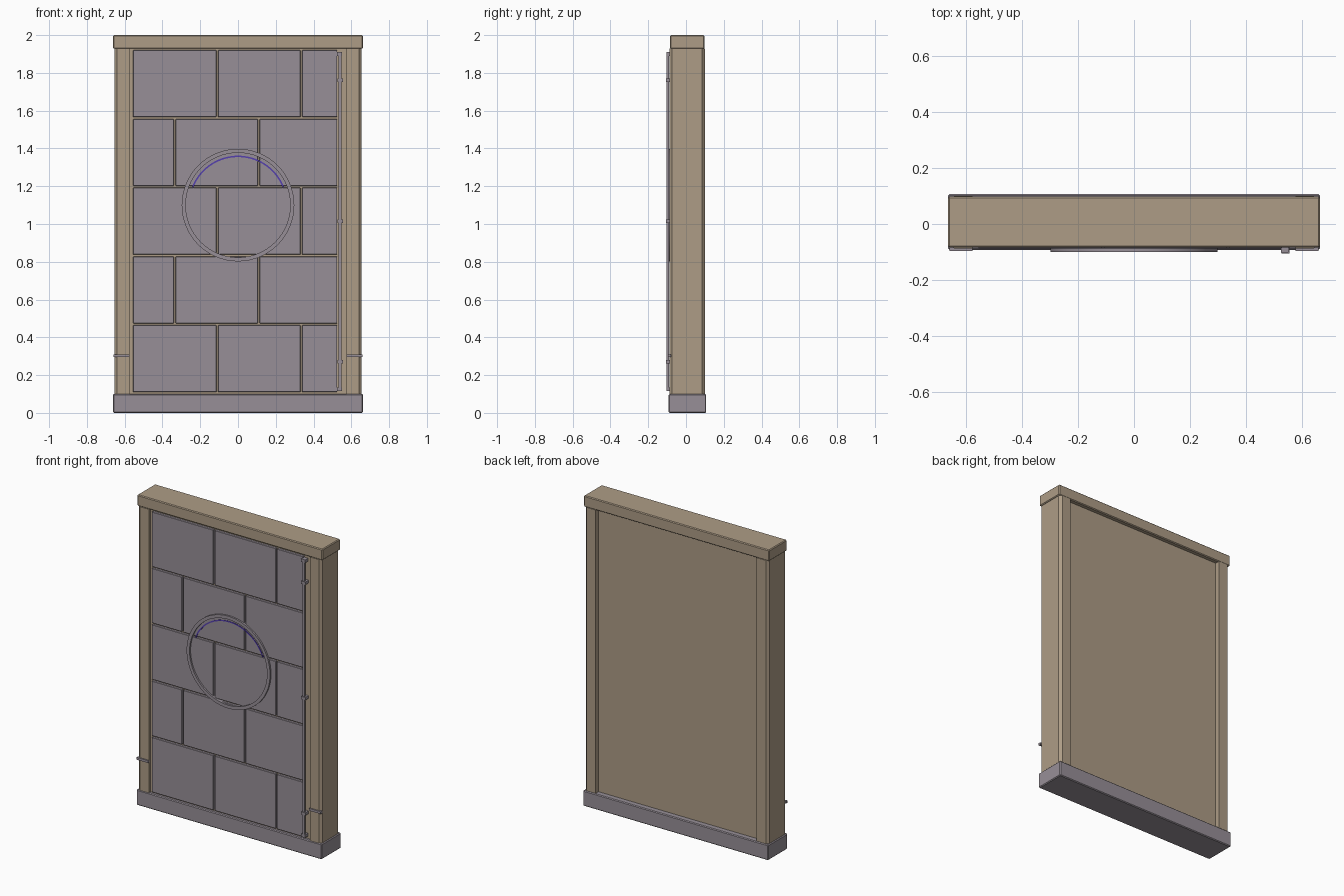
import bpy, bmesh, math

cube = bpy.data.objects.get("Cube")
if cube:
    bpy.data.objects.remove(cube, do_unlink=True)


def material(name, rgb):
    m = bpy.data.materials.new(name)
    m.use_nodes = True
    m.diffuse_color = (*rgb, 1)
    m.node_tree.nodes["Principled BSDF"].inputs["Base Color"].default_value = (*rgb, 1)
    return m


TAN = material("warm_tan", (0.42, 0.335, 0.24))
GREY = material("mauve_grey", (0.31, 0.275, 0.31))
VIOLET = material("violet_glow", (0.09, 0.05, 0.42))


def finish(name, bm, mat):
    bmesh.ops.recalc_face_normals(bm, faces=bm.faces[:])
    me = bpy.data.meshes.new(name)
    bm.to_mesh(me)
    bm.free()
    me.materials.append(mat)
    ob = bpy.data.objects.new(name, me)
    bpy.context.collection.objects.link(ob)
    return ob


def box(name, xs, ys, zs, mat, bevel=0):
    bm = bmesh.new()
    bmesh.ops.create_cube(bm, size=1)
    for v in bm.verts:
        for i, (a, b) in enumerate((xs, ys, zs)):
            v.co[i] = (a + b) / 2 + v.co[i] * (b - a)
    if bevel:
        bmesh.ops.bevel(bm, geom=bm.edges[:], offset=bevel, segments=1, affect='EDGES')
    return finish(name, bm, mat)


def arc_band(name, r_in, r_out, ys, start, end, mat, n=64):
    """Rectangular section swept around the porthole centre, facing the front."""
    bm = bmesh.new()
    closed = end - start >= 360
    section = [(r_in, ys[0]), (r_out, ys[0]), (r_out, ys[1]), (r_in, ys[1])]
    loops = []
    for i in range(n if closed else n + 1):
        a = math.radians(start + (end - start) * i / n)
        loops.append([bm.verts.new((r * math.cos(a), y, 1.1 + r * math.sin(a)))
                      for r, y in section])
    pairs = list(zip(loops, loops[1:]))
    if closed:
        pairs.append((loops[-1], loops[0]))
    else:
        bm.faces.new(loops[0])
        bm.faces.new(loops[-1])
    for p, q in pairs:
        for j in range(4):
            k = (j + 1) % 4
            bm.faces.new((p[j], p[k], q[k], q[j]))
    ob = finish(name, bm, mat)
    ob.data.shade_smooth()
    ob.data.set_sharp_from_angle(angle=math.radians(30))
    return ob


def post(name, side):
    """Upright with chamfered outer corners."""
    c = 0.015
    outline = [(0.575, -0.088), (0.655 - c, -0.088), (0.655, -0.088 + c),
               (0.655, 0.1 - c), (0.655 - c, 0.1), (0.575, 0.1)]
    bm = bmesh.new()
    base = bm.faces.new([bm.verts.new((side * x, y, 0.09)) for x, y in outline])
    top = bmesh.ops.extrude_face_region(bm, geom=[base])["geom"]
    for v in top:
        if isinstance(v, bmesh.types.BMVert):
            v.co.z = 1.93
    return finish(name, bm, TAN)


# Frame
box("base_plinth", (-0.662, 0.662), (-0.092, 0.107), (0, 0.1), GREY, 0.005)
box("top_beam", (-0.662, 0.662), (-0.084, 0.098), (1.928, 2), TAN, 0.005)
box("core_panel", (-0.58, 0.58), (-0.072, 0.07), (0.09, 1.93), TAN)
for label, s in (("left", 1), ("right", -1)):
    post(label + "_post", s)
    lo, hi = sorted((s * 0.575, s * 0.658))
    box(label + "_post_band", (lo, hi), (-0.096, -0.08), (0.295, 0.31), GREY)

# Staggered facing tiles
gap = 0.005
left_edge, right_edge = -0.56, 0.53
row_h = (1.925 - 0.105) / 5
for row in range(5):
    cuts = (-0.11, 0.335) if row % 2 == 0 else (-0.335, 0.11)
    edges = (left_edge, *cuts, right_edge)
    z = 0.105 + row * row_h
    for col in range(3):
        box(f"tile_{row + 1}_{col + 1}", (edges[col] + gap, edges[col + 1] - gap),
            (-0.088, -0.068), (z + gap, z + row_h - gap), GREY, 0.002)

# Round trim with its lit inner arc
arc_band("round_trim", 0.277, 0.298, (-0.099, -0.07), 0, 360, GREY)
arc_band("glow_arc", 0.254, 0.262, (-0.09, -0.075), 21, 159, VIOLET, 40)

# Vertical rail on the left edge, with end stubs and clips
box("side_rail", (0.533, 0.547), (-0.102, -0.09), (0.125, 1.895), GREY)
for i, z in enumerate((0.125, 1.9)):
    box(f"rail_end_{i + 1}", (0.523, 0.551), (-0.102, -0.07), (z - 0.01, z + 0.01), GREY)
for i, z in enumerate((0.27, 1.015, 1.76)):
    box(f"rail_clip_{i + 1}", (0.526, 0.555), (-0.106, -0.07), (z - 0.009, z + 0.009), GREY)
